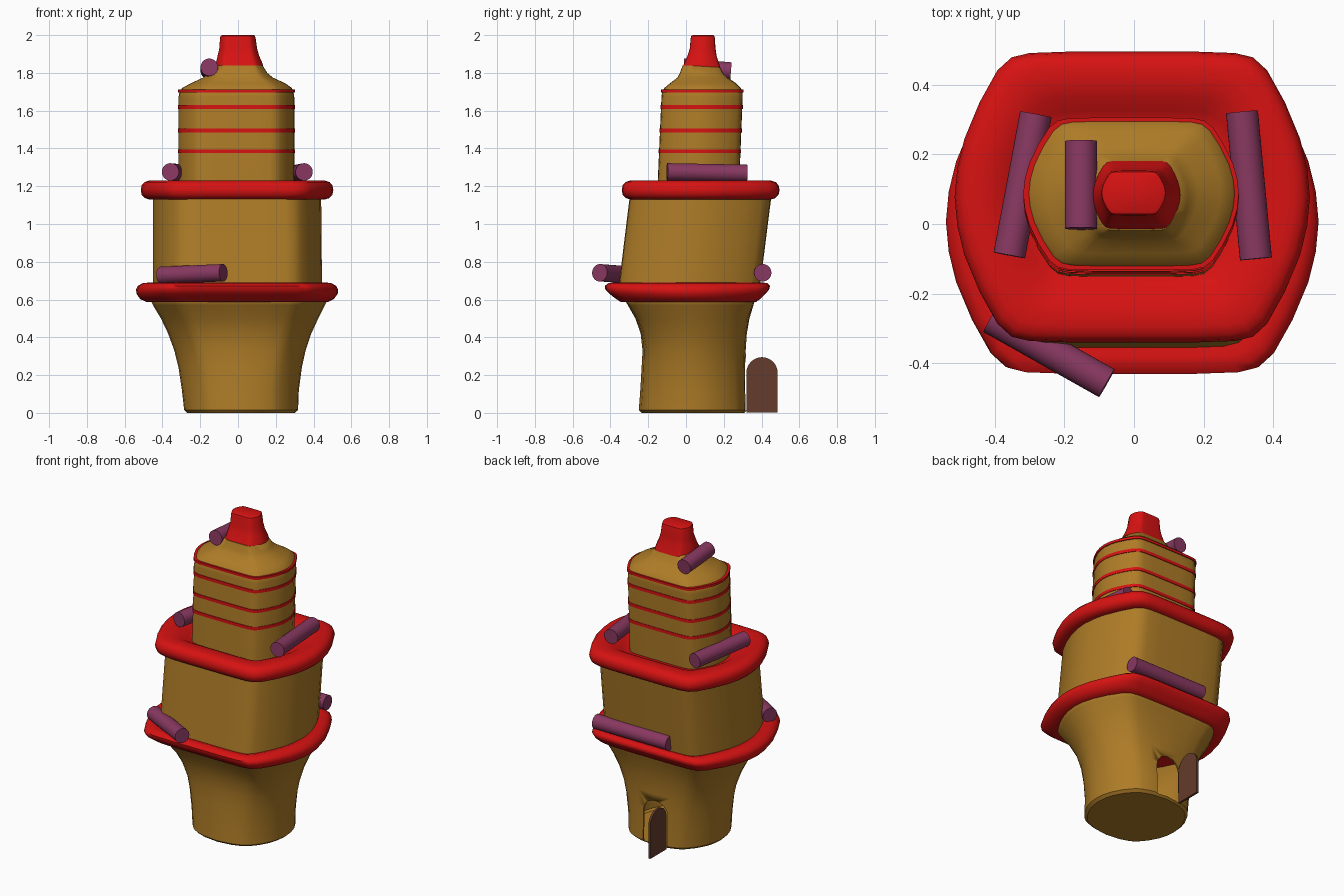
import bpy, bmesh, math
from mathutils import Vector

if "Cube" in bpy.data.objects:
    bpy.data.objects.remove(bpy.data.objects["Cube"])

def material(name, rgb):
    m = bpy.data.materials.new(name)
    m.diffuse_color = (*rgb, 1)
    m.use_nodes = True
    m.node_tree.nodes["Principled BSDF"].inputs["Base Color"].default_value = m.diffuse_color
    return m

GOLD = material("gold", (0.42, 0.20, 0.02))
RED = material("red", (0.68, 0.006, 0.006))
PURPLE = material("purple", (0.25, 0.04, 0.12))
BROWN = material("brown", (0.13, 0.045, 0.025))

# Flat-fronted, round-sided cross-section: one quadrant, mirrored all round
QUAD = [(0, 1), (.35, 1), (.58, .99), (.68, .96), (.76, .87), (.86, .65), (.945, .4), (.985, .2), (1, 0)]
SECTION = (QUAD[:-1] + [(x, -y) for x, y in QUAD[:0:-1]]
           + [(-x, -y) for x, y in QUAD[:-1]] + [(-x, y) for x, y in QUAD[:0:-1]])

def finish(bm, name, mat, angle=35):
    bmesh.ops.recalc_face_normals(bm, faces=bm.faces)
    me = bpy.data.meshes.new(name)
    bm.to_mesh(me)
    bm.free()
    me.materials.append(mat)
    ob = bpy.data.objects.new(name, me)
    bpy.context.collection.objects.link(ob)
    bpy.ops.object.select_all(action='DESELECT')
    bpy.context.view_layer.objects.active = ob
    ob.select_set(True)
    bpy.ops.object.shade_smooth_by_angle(angle=math.radians(angle))
    return ob

def loft(name, rows, mat, bottom=True, top=True, angle=35):
    """rows: z, x min, x max, y min, y max, optional roundness 0..1"""
    bm = bmesh.new()
    rings = []
    for z, x0, x1, y0, y1, *rnd in rows:
        r = rnd[0] if rnd else 0
        ring = []
        for p in SECTION:
            v = Vector(p)
            v = v.lerp(v.normalized(), r)
            ring.append(bm.verts.new(((x0 + x1) / 2 + v.x * (x1 - x0) / 2,
                                      (y0 + y1) / 2 + v.y * (y1 - y0) / 2, z)))
        rings.append(ring)
    n = len(SECTION)
    for a, b in zip(rings, rings[1:]):
        for i in range(n):
            bm.faces.new((a[i], a[(i + 1) % n], b[(i + 1) % n], b[i]))
    if bottom:
        bm.faces.new(rings[0])
    if top:
        bm.faces.new(rings[-1])
    return finish(bm, name, mat, angle)

def log(name, a, b, r=0.046):
    a, b = Vector(a), Vector(b)
    bm = bmesh.new()
    bmesh.ops.create_cone(bm, cap_ends=True, segments=32, radius1=r, radius2=r, depth=(b - a).length)
    bm.transform((b - a).to_track_quat('Z', 'Y').to_matrix().to_4x4())
    bmesh.ops.translate(bm, verts=bm.verts, vec=(a + b) / 2)
    return finish(bm, name, PURPLE)

def arch(name, width, height, z0, origin, u, push, mat):
    """Round-topped panel in the u/z plane, extruded along push"""
    r = width / 2
    pts = [(0, z0), (width, z0)] + [(r + r * math.cos(t * math.pi / 16), height - r + r * math.sin(t * math.pi / 16))
                                    for t in range(17)]
    bm = bmesh.new()
    o, u = Vector(origin), Vector(u)
    f = bm.faces.new([bm.verts.new(o + u * s + Vector((0, 0, z))) for s, z in pts])
    ext = bmesh.ops.extrude_face_region(bm, geom=[f])
    bmesh.ops.translate(bm, verts=[v for v in ext['geom'] if isinstance(v, bmesh.types.BMVert)], vec=push)
    return finish(bm, name, mat)

# Hollow flared base with a doorway cut in the back
base = loft("base_body", [
    (0, -.27, .30, -.235, .31, .8), (.015, -.285, .318, -.25, .325, .8),
    (.12, -.297, .322, -.242, .322, .8), (.24, -.315, .338, -.235, .318, .7),
    (.33, -.337, .358, -.23, .316, .55), (.42, -.37, .388, -.24, .322, .4),
    (.5, -.408, .425, -.268, .336, .25), (.57, -.45, .46, -.308, .357, .1),
    (.61, -.47, .48, -.33, .37, 0)], GOLD, top=False)
cutter = arch("doorway_cutter", .17, .29, .012, (-.085, .12, 0), (1, 0, 0), (0, .4, 0), GOLD)
cutter.hide_render = True
bpy.context.view_layer.objects.active = base
shell = base.modifiers.new("shell", 'SOLIDIFY')
shell.thickness, shell.offset = .01, -1
cut = base.modifiers.new("doorway", 'BOOLEAN')
cut.object, cut.operation, cut.solver = cutter, 'DIFFERENCE', 'EXACT'
for m in ("shell", "doorway"):
    bpy.ops.object.modifier_apply(modifier=m)
bpy.data.objects.remove(cutter)

# Door standing open, hinged on one side of the doorway
arch("door", .165, .295, .002, (-.085, .32, 0), (0, 1, 0), (.014, 0, 0), BROWN)

# Lower ledge, skewed outwards at the front and back
loft("lower_ledge", [
    (.587, -.44, .43, -.30, .34), (.587, -.485, .475, -.345, .37), (.603, -.518, .508, -.37, .393),
    (.63, -.537, .528, -.405, .42), (.652, -.54, .53, -.427, .44), (.672, -.53, .52, -.43, .445),
    (.687, -.505, .495, -.41, .43), (.69, -.47, .465, -.38, .41), (.68, -.44, .435, -.35, .38)], RED, angle=60)

# Leaning middle storey
loft("middle_body", [(.64, -.45, .445, -.36, .388), (1.17, -.45, .44, -.295, .455)], GOLD, False, False)

# Upper ledge, with a groove round the top storey
def inset(z, d):
    return (z, -.515 + d, .505 - d, -.34 + d, .495 - d)
loft("upper_ledge", [inset(*p) for p in (
    (1.13, .09), (1.13, .045), (1.137, .022), (1.155, .005), (1.18, 0), (1.205, .005),
    (1.222, .02), (1.23, .045), (1.229, .09), (1.218, .13), (1.195, .17), (1.18, .2))], RED, angle=60)

# Top storey with sloped shoulders
loft("top_body", [
    (1.17, -.315, .298, -.152, .28), (1.67, -.315, .298, -.13, .30), (1.7, -.31, .294, -.127, .30),
    (1.72, -.295, .285, -.115, .29), (1.745, -.25, .25, -.085, .265), (1.775, -.185, .185, -.045, .22),
    (1.8, -.15, .155, -.032, .195), (1.84, -.12, .13, -.018, .175)], GOLD, False, angle=60)

# Thin red bands
for i, z in enumerate((1.385, 1.495, 1.62, 1.703)):
    lean = (z - 1.17) * .042
    h = .01 if i < 3 else .008
    loft(f"band_{i + 1}", [(z + s * h, -.318, .301, -.155 + lean, .283 + lean) for s in (-1, 1)], RED)

# Red cap
loft("cap", [
    (1.825, -.12, .135, -.02, .182), (1.85, -.118, .13, -.01, .175), (1.89, -.108, .112, .008, .162),
    (1.93, -.099, .101, .02, .156), (1.985, -.095, .093, .025, .153), (1.996, -.092, .09, .028, .15),
    (2.0, -.084, .082, .035, .143)], RED)

# Logs resting on the ledges and shoulder
log("front_log", (-.41, -.27, .728), (-.078, -.457, .742))
log("back_log", (.355, .406, .742), (-.17, .406, .742))
log("left_log", (-.282, .315, 1.268), (-.358, -.09, 1.276))
log("right_log", (.31, .322, 1.268), (.35, -.1, 1.276))
log("shoulder_log", (-.152, .238, 1.81), (-.152, -.013, 1.83))
